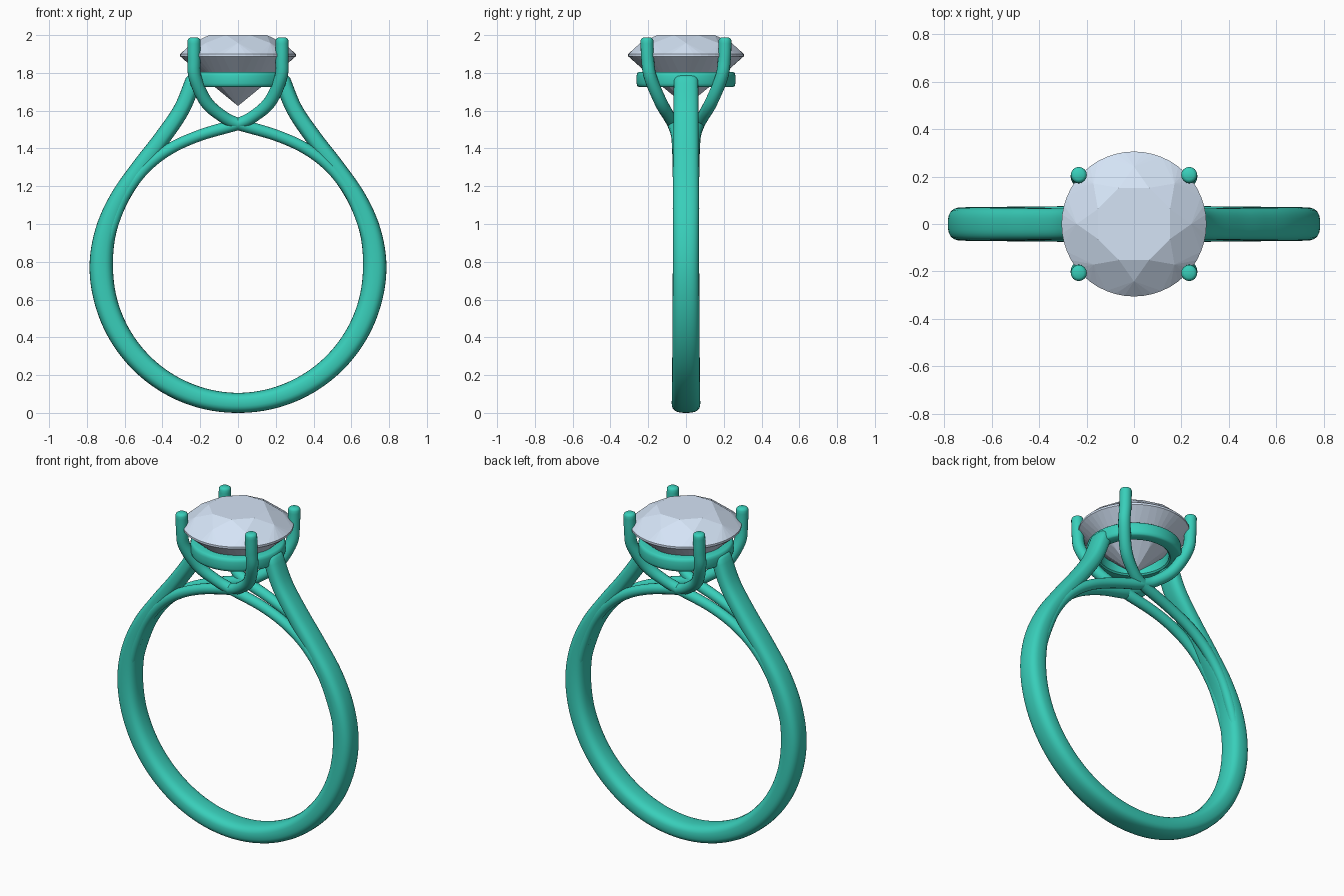
import bpy, bmesh, math
from mathutils import Vector

if "Cube" in bpy.data.objects:
    bpy.data.objects.remove(bpy.data.objects["Cube"])


def material(name, rgb):
    m = bpy.data.materials.new(name)
    m.diffuse_color = (*rgb, 1)
    m.use_nodes = True
    m.node_tree.nodes["Principled BSDF"].inputs["Base Color"].default_value = m.diffuse_color
    return m


METAL = material("green_metal", (0.04, 0.62, 0.49))
STONE = material("pale_blue_stone", (0.66, 0.77, 0.92))


def finish(name, bm, mat, smooth=True):
    bmesh.ops.recalc_face_normals(bm, faces=bm.faces[:])
    me = bpy.data.meshes.new(name)
    bm.to_mesh(me)
    bm.free()
    me.materials.append(mat)
    ob = bpy.data.objects.new(name, me)
    bpy.context.collection.objects.link(ob)
    if smooth:
        bpy.ops.object.select_all(action='DESELECT')
        ob.select_set(True)
        bpy.context.view_layer.objects.active = ob
        bpy.ops.object.shade_smooth_by_angle(angle=math.radians(40))
    return ob


def spline(keys, steps):
    """Catmull-Rom through keys (x, y, z, half thickness, half width)."""
    k = [Vector(p) for p in keys]
    k = [2 * k[0] - k[1]] + k + [2 * k[-1] - k[-2]]
    out = []
    for i in range(1, len(k) - 2):
        a, b, c, d = k[i - 1:i + 3]
        for s in range(steps):
            t = s / steps
            out.append(0.5 * (2 * b + (c - a) * t + (2 * a - 5 * b + 4 * c - d) * t * t
                              + (3 * b - a - 3 * c + d) * t ** 3))
    return out + [k[-2]]


def sweep(name, keys, steps=6, sides=20, power=2.0, cap=0.015):
    """Sweep a superellipse section along a path, with softened ends."""
    path = spline(keys, steps)
    pos = [Vector(p[:3]) for p in path]
    n = len(path)
    stations = []
    for i in range(n):
        t = (pos[min(i + 1, n - 1)] - pos[max(i - 1, 0)]).normalized()
        stations.append((pos[i], t, path[i][3], path[i][4]))
    for end, sign in ((0, -1), (-1, 1)):
        p, t, h, w = stations[end]
        extra = [(p + t * sign * cap * f, t, h - cap * g, w - cap * g)
                 for f, g in ((0.6, 0.25), (1.0, 0.9))]
        stations = extra[::-1] + stations if end == 0 else stations + extra
    bm = bmesh.new()
    rings = []
    for p, t, h, w in stations:
        nrm = Vector((0, 1, 0)).cross(t).normalized()
        side = t.cross(nrm)
        ring = []
        for j in range(sides):
            a = math.tau * j / sides
            c, s = math.cos(a), math.sin(a)
            u = math.copysign(abs(c) ** (2 / power), c) * h
            v = math.copysign(abs(s) ** (2 / power), s) * w
            ring.append(bm.verts.new(p + nrm * u + side * v))
        rings.append(ring)
    for a, b in zip(rings, rings[1:]):
        for j in range(sides):
            bm.faces.new((a[j], a[(j + 1) % sides], b[(j + 1) % sides], b[j]))
    bm.faces.new(rings[0])
    bm.faces.new(rings[-1])
    return finish(name, bm, METAL)


# Shank: circular band that straightens into two rising shoulders
R, CZ = 0.724, 0.777
half = []
for deg in range(-90, 31, 15):
    a = math.radians(deg)
    f = min(1, (deg + 90) / 90)
    half.append((R * math.cos(a), 0, CZ + R * math.sin(a),
                 0.053 + 0.009 * f - max(0, deg) * 0.0004, 0.076 - 0.006 * f))
half[0] = (0, 0, 0.053, 0.053, 0.076)
half += [(0.515, 0, 1.305, 0.046, 0.068), (0.405, 0, 1.45, 0.044, 0.067),
         (0.300, 0, 1.605, 0.043, 0.066), (0.236, 0, 1.758, 0.043, 0.065)]
left = [(-x, y, z, h, w) for x, y, z, h, w in half[:0:-1]]
sweep("shank", left + half, steps=6, sides=28, power=2.7, cap=0.025)

# Prong strands: each drops from a claw, crosses the middle and joins the far shoulder
strand = [(0.233, 0.207, 1.972), (0.233, 0.203, 1.87), (0.227, 0.188, 1.775),
          (0.170, 0.135, 1.648), (0.085, 0.092, 1.572), (0.0, 0.068, 1.530),
          (-0.20, 0.050, 1.470), (-0.36, 0.044, 1.398), (-0.49, 0.041, 1.298),
          (-0.595, 0.039, 1.160), (-0.663, 0.037, 1.0), (-0.705, 0.034, 0.85)]
for sx, a in ((1, "right"), (-1, "left")):
    for sy, b in ((-1, "front"), (1, "back")):
        keys = [(x * sx, y * sy, z, r, r) for (x, y, z), r in
                zip(strand, [0.034] * 4 + [0.032] * 2 + [0.030] * 6)]
        sweep(f"{b}_{a}_prong", keys, steps=6, sides=16)

# Collar: rounded gallery ring under the stone
bm = bmesh.new()
profile = [(0.20, 1.725), (0.25, 1.725), (0.258, 1.731), (0.262, 1.745), (0.262, 1.785),
           (0.258, 1.799), (0.25, 1.805), (0.20, 1.805), (0.192, 1.797), (0.192, 1.733)]
SEG = 64
rings = [[bm.verts.new((r * math.cos(math.tau * i / SEG), r * math.sin(math.tau * i / SEG), z))
          for r, z in profile] for i in range(SEG)]
for i in range(SEG):
    a, b = rings[i], rings[(i + 1) % SEG]
    for j in range(len(profile)):
        k = (j + 1) % len(profile)
        bm.faces.new((a[j], a[k], b[k], b[j]))
finish("collar", bm, METAL)

# Stone: faceted brilliant made as the hull of its facet corners
bm = bmesh.new()
for count, offset, r, z in ((8, 0.5, 0.165, 2.0), (8, 0, 0.242, 1.958), (48, 0, 0.306, 1.900),
                            (48, 0, 0.306, 1.888), (8, 0, 0.125, 1.727)):
    for i in range(count):
        a = math.tau * (i + offset) / count
        bm.verts.new((r * math.cos(a), r * math.sin(a), z))
bm.verts.new((0, 0, 1.625))
bmesh.ops.convex_hull(bm, input=bm.verts[:])
bmesh.ops.dissolve_limit(bm, angle_limit=math.radians(1), verts=bm.verts[:], edges=bm.edges[:])
finish("stone", bm, STONE, smooth=False)
